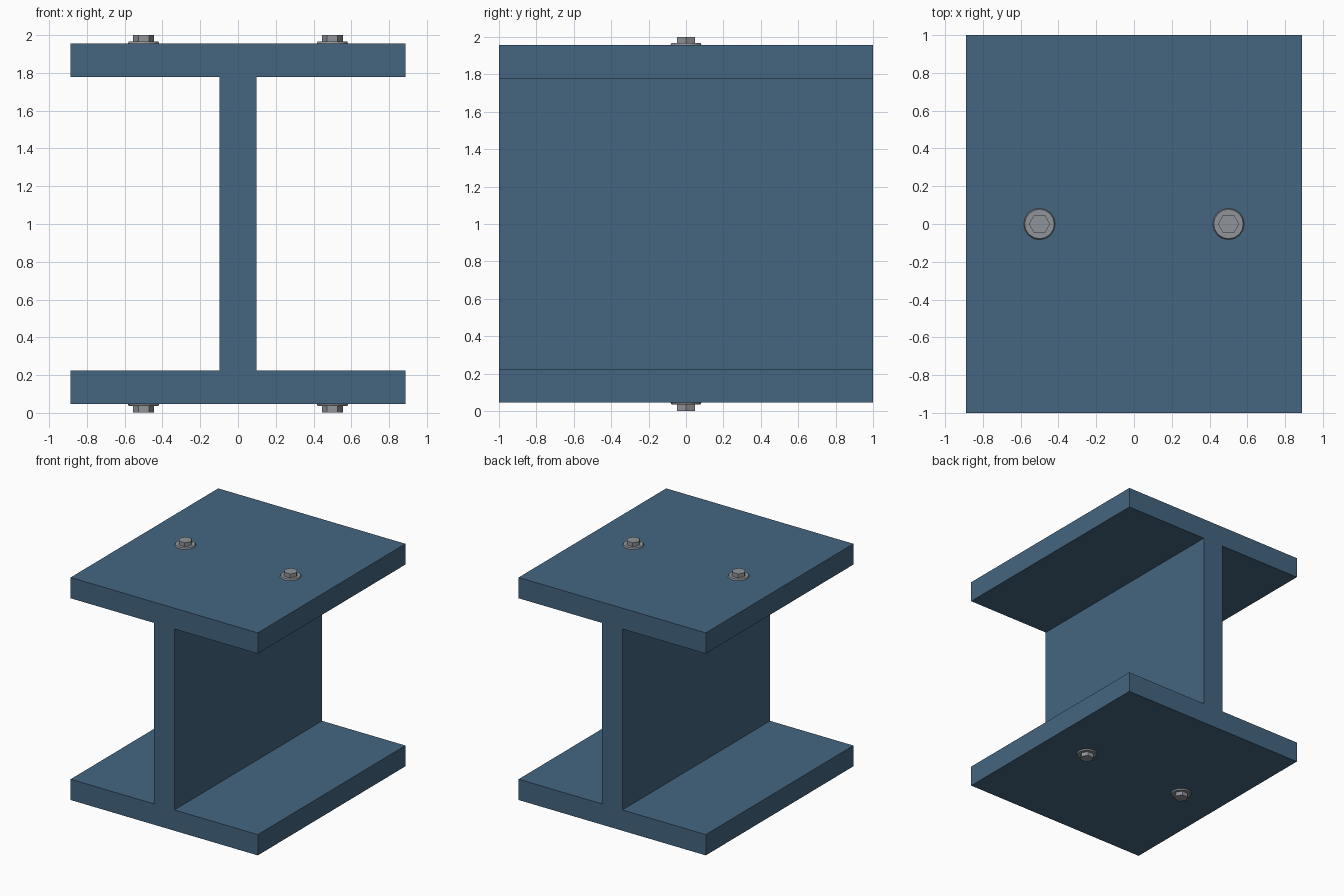
import bpy, bmesh, math
from mathutils import Matrix

if "Cube" in bpy.data.objects:
    bpy.data.objects.remove(bpy.data.objects["Cube"])


def material(name, rgb):
    m = bpy.data.materials.new(name)
    m.diffuse_color = (*rgb, 1)
    m.use_nodes = True
    m.node_tree.nodes["Principled BSDF"].inputs["Base Color"].default_value = m.diffuse_color
    return m


blue = material("blue painted steel", (0.058, 0.130, 0.216))
grey = material("bolt steel", (0.28, 0.295, 0.32))


def add_object(name, bm, mat):
    bmesh.ops.recalc_face_normals(bm, faces=bm.faces)
    me = bpy.data.meshes.new(name)
    bm.to_mesh(me)
    bm.free()
    me.materials.append(mat)
    ob = bpy.data.objects.new(name, me)
    bpy.context.collection.objects.link(ob)
    return ob


# I-beam: half profile mirrored in x, extruded along y
W, T, Z0, Z1, Z2, Z3 = 0.888, 0.097, 0.047, 0.225, 1.777, 1.955
half = [(W, Z0), (W, Z1), (T, Z1), (T, Z2), (W, Z2), (W, Z3)]
profile = half + [(-x, z) for x, z in reversed(half)]
bm = bmesh.new()
face = bm.faces.new([bm.verts.new((x, -1, z)) for x, z in profile])
ext = bmesh.ops.extrude_face_region(bm, geom=[face])
bmesh.ops.translate(bm, vec=(0, 2, 0),
                    verts=[g for g in ext["geom"] if isinstance(g, bmesh.types.BMVert)])
add_object("i_beam", bm, blue)


# Bolt: thin tapered washer flange with a hexagonal head
def bolt(name, x, z, direction):
    bm = bmesh.new()
    for sides, r1, r2, low, high in ((16, 0.083, 0.078, 0.0, 0.011),
                                     (6, 0.056, 0.056, 0.011, 0.045)):
        bmesh.ops.create_cone(bm, cap_ends=True, segments=sides, radius1=r1, radius2=r2,
                              depth=high - low,
                              matrix=Matrix.Translation((0, 0, (low + high) / 2))
                              @ Matrix.Rotation(math.pi / 2, 4, 'Z'))
    if direction < 0:
        bmesh.ops.rotate(bm, verts=bm.verts, matrix=Matrix.Rotation(math.pi, 3, 'X'))
    add_object(name, bm, grey).location = (x, 0, z)


for side, x in (("left", -0.5), ("right", 0.5)):
    bolt("top_bolt_" + side, x, Z3, 1)
    bolt("bottom_bolt_" + side, x, Z0, -1)
